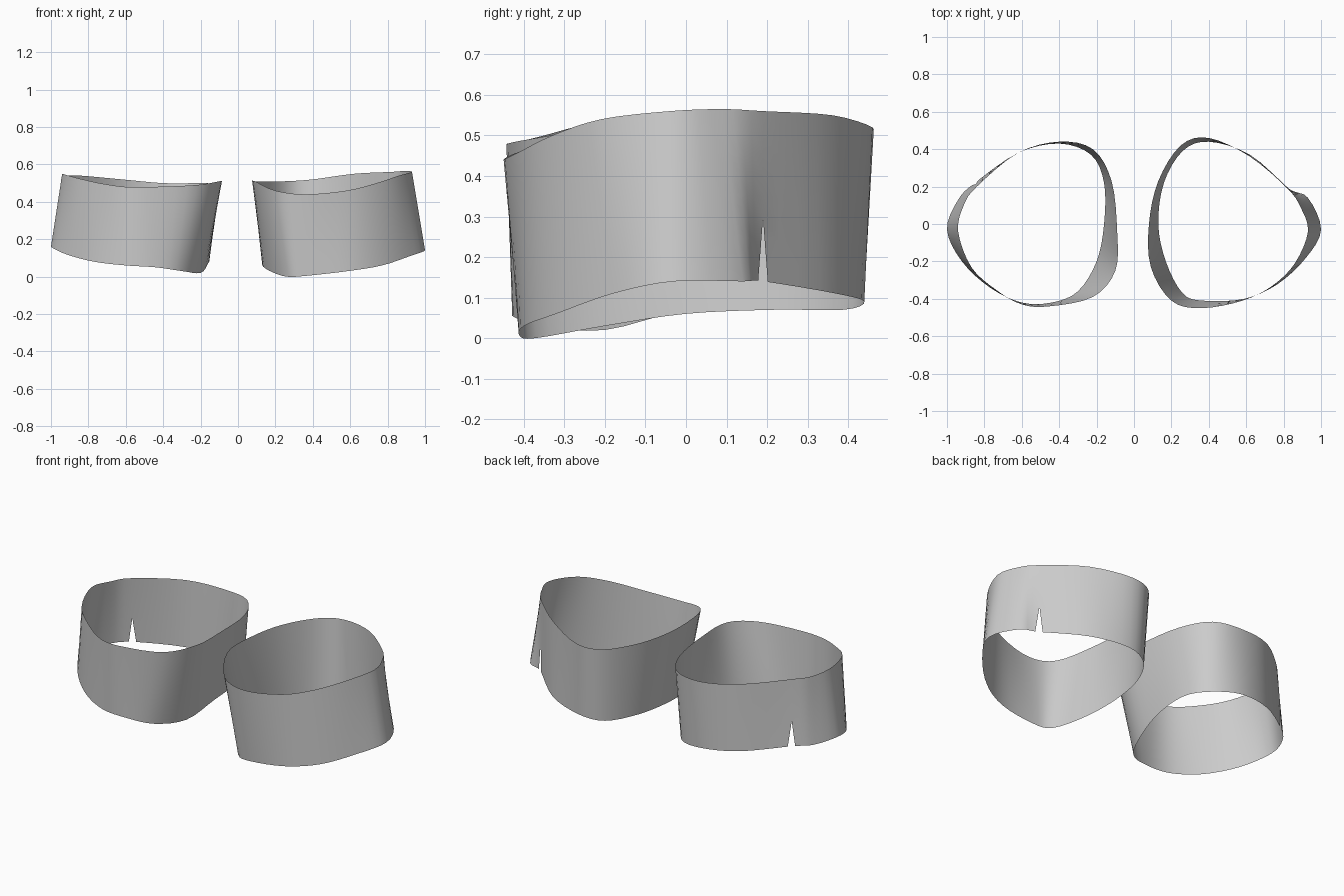
import bpy
import bmesh
from mathutils import Vector

ROWS = 8          # bands from hem to rim
SLIT_ROWS = 3     # bands cut by the slit
STEPS = 4         # columns between outline points
HALF_GAP = 0.02   # half of the slit width at the hem

# Outline points in hundredths, starting at the slit and running round the front
LEFT_RIM = [(82, 19, 56), (89, 9, 56.5), (93, -4, 56), (86, -21, 54), (74, -33, 50),
            (58, -41, 46), (36, -45, 44), (20, -41, 46), (9, -23, 51), (8, 0, 51),
            (13, 23, 51), (25, 42, 51), (40, 46, 52), (62, 36, 55)]
LEFT_HEM = [(83, 19, 14), (93, 14, 14), (100, -3, 14), (92, -18, 11), (77, -32, 6),
            (59, -40, 3), (37, -41, 0.5), (26, -37, 0), (17, -20, 3), (13, 0, 6),
            (16, 22, 7), (26, 39, 7), (40, 44, 9), (62, 37, 11)]
RIGHT_RIM = [(84, 20, 54), (91, 10, 54), (94, -4, 55), (87, -23, 53), (74, -35, 50),
             (60, -43, 48), (45, -44, 48), (22, -39, 49), (10, -25, 51), (9, -4, 51),
             (12, 23, 50), (22, 40, 50), (40, 44, 50), (62, 38, 52)]
RIGHT_HEM = [(85, 22, 15), (94, 13, 15), (100, -3, 16), (92, -20, 12), (77, -34, 8),
             (60, -42, 6), (44, -42, 5), (30, -36, 3), (20, -20, 2), (16, 0, 7),
             (16, 22, 9), (23, 37, 8), (40, 43, 10), (62, 38, 12)]


def make_material(name, colour):
    material = bpy.data.materials.new(name)
    material.use_nodes = True
    material.diffuse_color = colour
    shader = material.node_tree.nodes["Principled BSDF"]
    shader.inputs["Base Color"].default_value = colour
    return material


def smooth_loop(points, side):
    """Closed smooth curve through the outline; the first point is repeated at the end."""
    points = [Vector((side * x, y, z)) / 100 for x, y, z in points]
    count = len(points)
    curve = []
    for i in range(count):
        a, b, c, d = (points[(i + k) % count] for k in (-1, 0, 1, 2))
        for step in range(STEPS):
            t = step / STEPS
            curve.append(b + (c - a) * t / 2
                         + (a - 2.5 * b + 2 * c - d / 2) * t ** 2
                         + (1.5 * (b - c) + (d - a) / 2) * t ** 3)
    return curve + [curve[0].copy()]


def build_cuff(name, rim, hem, side, material):
    rim, hem = smooth_loop(rim, side), smooth_loop(hem, side)
    last = len(rim) - 1
    along = (hem[1] - hem[last - 1]).normalized()
    bm = bmesh.new()
    grid = []
    for i, (top, bottom) in enumerate(zip(rim, hem)):
        column = []
        for row in range(ROWS + 1):
            point = bottom.lerp(top, row / ROWS)
            # Open the seam below the tip of the slit
            opening = HALF_GAP * max(0, 1 - row / SLIT_ROWS)
            if i == 0:
                point += along * opening
            elif i == last:
                point -= along * opening
            column.append(bm.verts.new(point))
        grid.append(column)
    for left, right in zip(grid, grid[1:]):
        for row in range(ROWS):
            face = [left[row], left[row + 1], right[row + 1], right[row]]
            bm.faces.new(face if side > 0 else face[::-1])
    # Close the seam above the slit
    bmesh.ops.remove_doubles(bm, verts=bm.verts[:], dist=0.0005)
    for face in bm.faces:
        face.smooth = True
    mesh = bpy.data.meshes.new(name)
    bm.to_mesh(mesh)
    bm.free()
    mesh.materials.append(material)
    cuff = bpy.data.objects.new(name, mesh)
    bpy.context.collection.objects.link(cuff)
    return cuff


default_cube = bpy.data.objects.get("Cube")
if default_cube:
    bpy.data.objects.remove(default_cube, do_unlink=True)

grey = make_material("light_grey_cloth", (0.6, 0.6, 0.6, 1))
build_cuff("left_cuff", LEFT_RIM, LEFT_HEM, 1, grey)
build_cuff("right_cuff", RIGHT_RIM, RIGHT_HEM, -1, grey)
